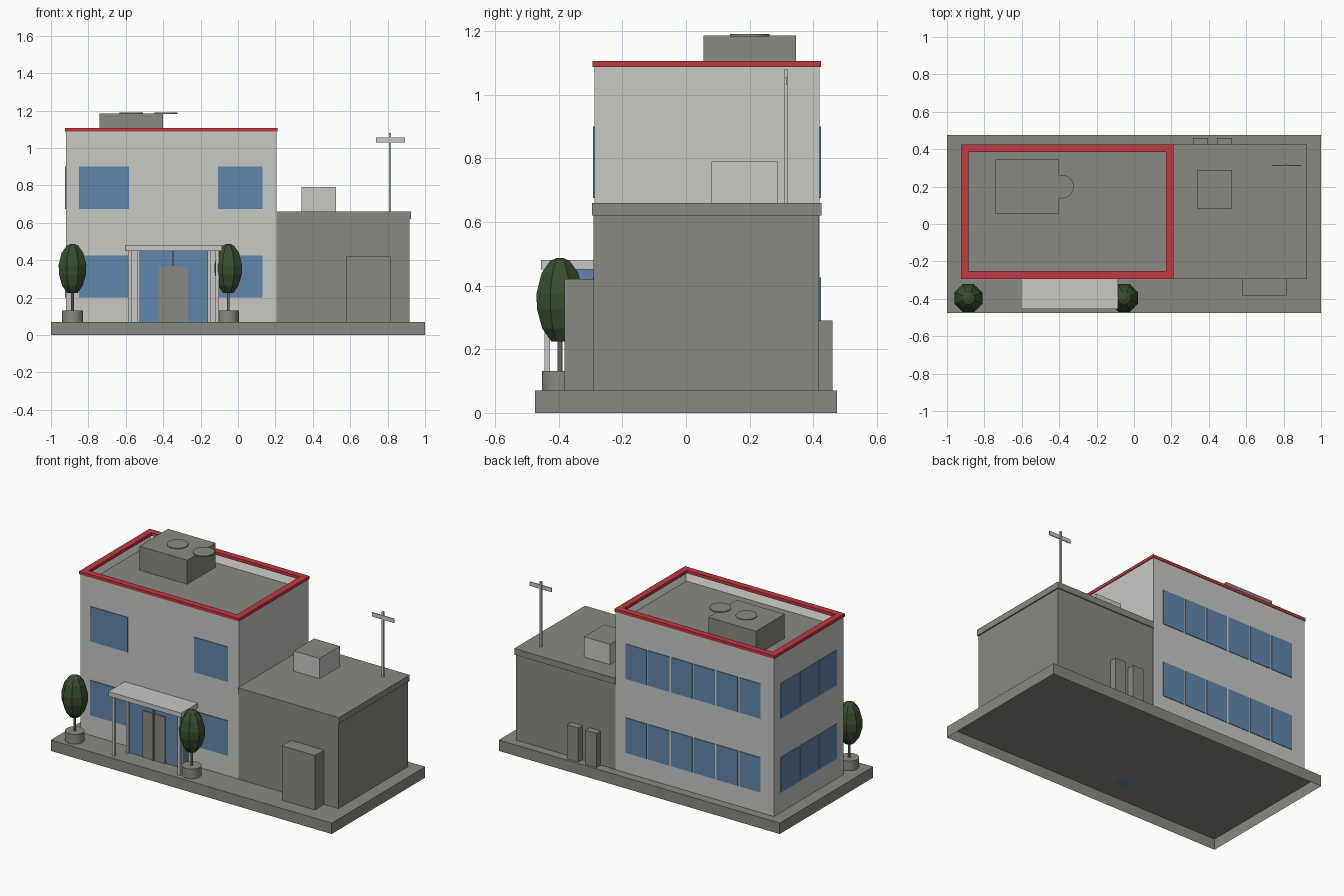
import bpy, bmesh, math

if "Cube" in bpy.data.objects:
    bpy.data.objects.remove(bpy.data.objects["Cube"])


def material(name, rgb):
    m = bpy.data.materials.new(name)
    m.diffuse_color = (*rgb, 1)
    m.use_nodes = True
    m.node_tree.nodes["Principled BSDF"].inputs["Base Color"].default_value = m.diffuse_color
    return m


GREY = material("concrete grey", (0.25, 0.255, 0.23))
LIGHT = material("light wall", (0.58, 0.58, 0.56))
BLUE = material("window blue", (0.115, 0.235, 0.41))
RED = material("trim red", (0.54, 0.04, 0.055))
GREEN = material("leaf green", (0.04, 0.075, 0.028))


def finish(name, bm, *mats):
    bmesh.ops.recalc_face_normals(bm, faces=bm.faces)
    me = bpy.data.meshes.new(name)
    bm.to_mesh(me)
    bm.free()
    for m in mats:
        me.materials.append(m)
    ob = bpy.data.objects.new(name, me)
    bpy.context.collection.objects.link(ob)
    return ob


def box_bm(x0, x1, y0, y1, z0, z1):
    bm = bmesh.new()
    bmesh.ops.create_cube(bm, size=1)
    for v in bm.verts:
        v.co = (x1 if v.co.x > 0 else x0, y1 if v.co.y > 0 else y0,
                z1 if v.co.z > 0 else z0)
    return bm


def box(name, mat, *dims):
    return finish(name, box_bm(*dims), mat)


def top_face(bm):
    return max(bm.faces, key=lambda f: f.calc_center_median().z)


def lathe(name, mat, x, y, profile, sides, smooth=False):
    """Closed solid of revolution from (radius, height) pairs."""
    bm = bmesh.new()
    rings = [[bm.verts.new((x + r * math.cos(2 * math.pi * (i + .5) / sides),
                            y + r * math.sin(2 * math.pi * (i + .5) / sides), z))
              for i in range(sides)] for r, z in profile]
    for a, b in zip(rings, rings[1:]):
        for i in range(sides):
            j = (i + 1) % sides
            bm.faces.new((a[i], a[j], b[j], b[i]))
    bm.faces.new(rings[0])
    bm.faces.new(rings[-1])
    ob = finish(name, bm, mat)
    if smooth:
        bpy.context.view_layer.objects.active = ob
        ob.select_set(True)
        bpy.ops.object.shade_smooth_by_angle(angle=math.radians(40))
        ob.select_set(False)
    return ob


# Ground slab, open underneath
bm = box_bm(-1, 1, -0.475, 0.475, 0, 0.07)
low = min(bm.faces, key=lambda f: f.calc_center_median().z)
bmesh.ops.delete(bm, geom=[low], context='FACES_ONLY')
finish("ground_slab", bm, GREY)

# Main building with a sunken roof behind a parapet
bm = box_bm(-0.92, 0.207, -0.288, 0.42, 0.07, 1.09)
roof = top_face(bm)
bmesh.ops.inset_region(bm, faces=[roof], thickness=0.036)
for v in roof.verts:
    v.co.z = 1.03
roof.material_index = 1
finish("main_building", bm, LIGHT, GREY)

# Red trim frame around the parapet
bm = bmesh.new()
loops = []
for x0, x1, y0, y1 in ((-0.926, 0.212, -0.293, 0.424), (-0.885, 0.17, -0.252, 0.384)):
    for z in (1.087, 1.106):
        loops.append([bm.verts.new((x, y, z)) for x, y in
                      ((x0, y0), (x1, y0), (x1, y1), (x0, y1))])
for a, b in ((0, 1), (1, 3), (3, 2), (2, 0)):
    for i in range(4):
        j = (i + 1) % 4
        bm.faces.new((loops[a][i], loops[a][j], loops[b][j], loops[b][i]))
finish("roof_trim", bm, RED)

# Rooftop housing with two fan discs
box("roof_housing", GREY, -0.74, -0.40, 0.055, 0.345, 1.03, 1.185)
for i, x in enumerate((-0.57, -0.385)):
    lathe(f"fan_disc_{i + 1}", GREY, x, 0.2, [(0.063, 1.182), (0.063, 1.19)], 24, True)

# Annex, its roof cap, front store and rear cabinets
box("annex", GREY, 0.207, 0.917, -0.29, 0.418, 0.07, 0.63)
box("annex_cap", GREY, 0.207, 0.925, -0.295, 0.425, 0.62, 0.66)
box("front_store", GREY, 0.58, 0.815, -0.382, -0.29, 0.07, 0.42)
for i, x in enumerate((0.315, 0.445)):
    box(f"rear_cabinet_{i + 1}", GREY, x, x + 0.08, 0.418, 0.46, 0.07, 0.29)

# Roof unit with a grey lid
bm = box_bm(0.34, 0.525, 0.08, 0.288, 0.66, 0.79)
top_face(bm).material_index = 1
finish("annex_roof_unit", bm, LIGHT, GREY)

# Antenna
box("antenna_pole", LIGHT, 0.806, 0.819, 0.31, 0.321, 0.66, 1.08)
box("antenna_crossbar", LIGHT, 0.737, 0.894, 0.309, 0.315, 1.03, 1.056)

# Windows, two storeys on front, back and left
for floor, z0, z1 in (("lower", 0.2, 0.425), ("upper", 0.675, 0.9)):
    for side, x0, x1 in (("left", -0.85, -0.582), ("right", -0.108, 0.132)):
        box(f"front_window_{floor}_{side}", BLUE, x0, x1, -0.292, -0.287, z0, z1)
    for i in range(6):
        x = 0.134 - 0.162 * i
        box(f"back_window_{floor}_{i + 1}", BLUE, x - 0.15, x, 0.419, 0.424, z0, z1)
    for i in range(3):
        y = 0.353 - 0.194 * i
        box(f"side_window_{floor}_{i + 1}", BLUE, -0.924, -0.919, y - 0.181, y, z0, z1)

# Glazed entrance with frame posts, door, canopy and columns
box("entrance_glass", BLUE, -0.535, -0.15, -0.355, -0.288, 0.07, 0.45)
for i, x in enumerate((-0.539, -0.163)):
    box(f"entrance_post_{i + 1}", LIGHT, x, x + 0.016, -0.37, -0.35, 0.07, 0.45)
box("entrance_mullion", GREY, -0.35, -0.342, -0.37, -0.352, 0.07, 0.45)
for i, x in enumerate((-0.426, -0.343)):
    box(f"door_leaf_{i + 1}", GREY, x, x + 0.077, -0.362, -0.354, 0.07, 0.37)
box("canopy", LIGHT, -0.605, -0.085, -0.455, -0.288, 0.45, 0.48)
for i, x in enumerate((-0.587, -0.119)):
    box(f"canopy_column_{i + 1}", LIGHT, x, x + 0.018, -0.445, -0.427, 0.07, 0.45)

# Potted trees
for side, x in (("left", -0.885), ("right", -0.052)):
    y = -0.396
    lathe(f"planter_{side}", GREY, x, y, [(0.057, 0.07), (0.057, 0.132)], 20, True)
    lathe(f"trunk_{side}", GREY, x, y, [(0.008, 0.13), (0.008, 0.24)], 8, True)
    lathe(f"foliage_{side}", GREEN, x, y,
          [(0.03, 0.225), (0.06, 0.265), (0.078, 0.325), (0.08, 0.375),
           (0.062, 0.44), (0.033, 0.478), (0.01, 0.487)], 8)
